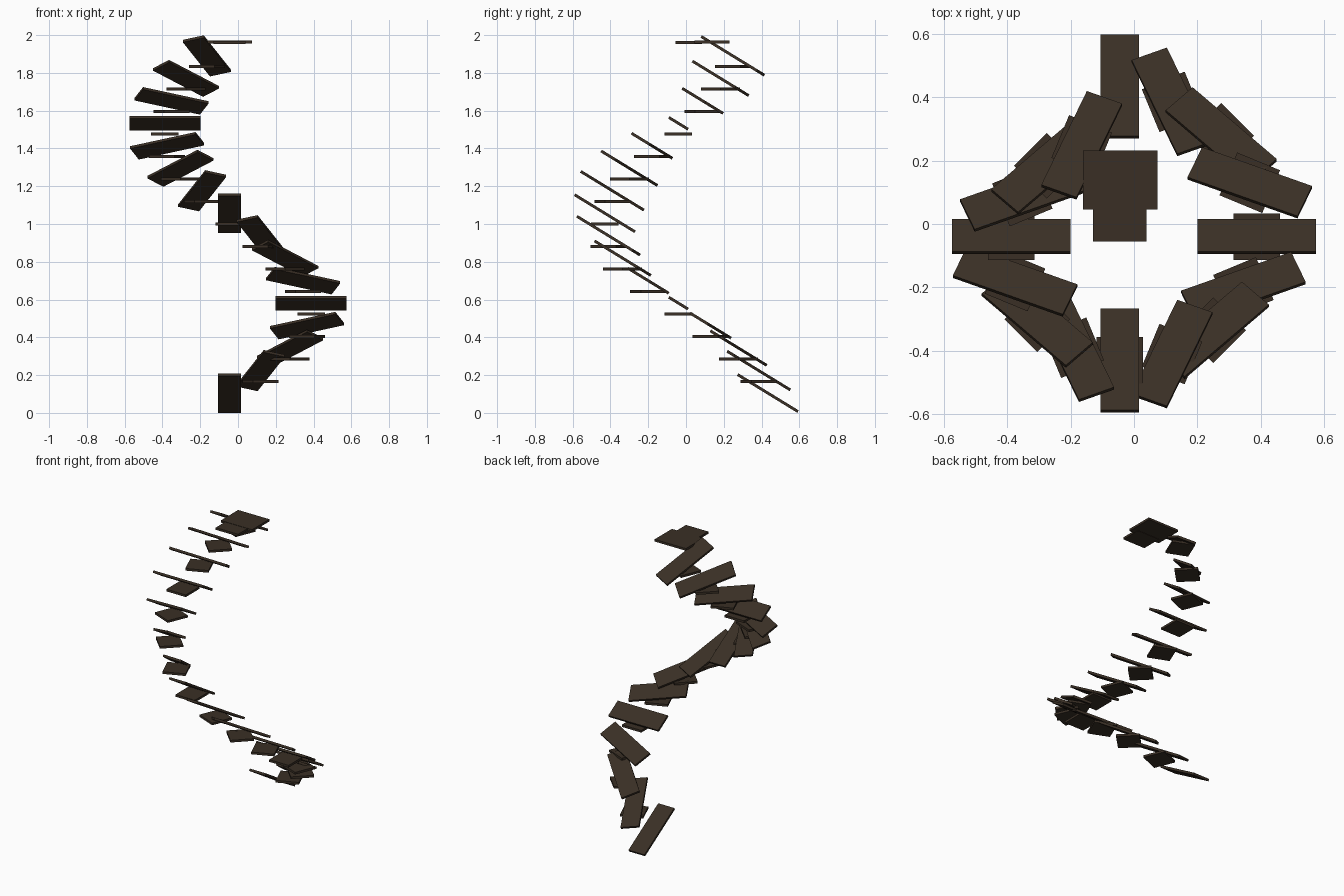
import bpy
from math import radians
from mathutils import Matrix, Vector

default_cube = bpy.data.objects.get("Cube")
if default_cube:
    bpy.data.objects.remove(default_cube, do_unlink=True)

# Single dark timber colour
wood = bpy.data.materials.new("dark_brown_wood")
wood.use_nodes = True
colour = (0.041, 0.028, 0.018, 1.0)
wood.diffuse_color = colour
wood.node_tree.nodes["Principled BSDF"].inputs["Base Color"].default_value = colour

THICKNESS = 0.015
STEP_TURN = radians(22.5)
STEP_RISE = 0.119
FIRST_HEIGHT = 0.105
TILT = Matrix.Rotation(radians(-31.5), 4, "X")


def board(name, size, centre, rotation=Matrix.Identity(4)):
    """Add a flat rectangular board."""
    bpy.ops.mesh.primitive_cube_add(size=1)
    obj = bpy.context.object
    obj.name = obj.data.name = name
    obj.data.transform(Matrix.Diagonal((size[0], size[1], THICKNESS, 1)))
    obj.matrix_world = Matrix.Translation(Vector(centre)) @ rotation
    obj.data.materials.append(wood)
    return obj


# Plan positions of the treads, climbing from the back round the left side
path = [
    (-0.045, 0.433), (0.12, 0.385), (0.275, 0.278), (0.365, 0.13),
    (0.387, -0.04), (0.345, -0.2), (0.25, -0.335), (0.12, -0.41),
    (-0.045, -0.43), (-0.19, -0.39), (-0.305, -0.3), (-0.375, -0.18),
    (-0.387, -0.04), (-0.352, 0.088), (-0.275, 0.183), (-0.165, 0.248),
]

# Sloping treads, each with a level square plate under it except the lowest
for i, (x, y) in enumerate(path):
    z = FIRST_HEIGHT + i * STEP_RISE
    turn = Matrix.Rotation(i * STEP_TURN, 4, "Z")
    board(f"tread_{i + 1}", (0.12, 0.375), (x, y, z), TILT @ turn)
    if i:
        board(f"level_plate_{i + 1}", (0.146, 0.146), (x, y, z - 0.057), turn)

# Two overlapping boards of the top landing
board("landing_main", (0.235, 0.186), (-0.043, 0.138, 1.963))
board("landing_front", (0.168, 0.14), (-0.045, 0.015, 1.961))
